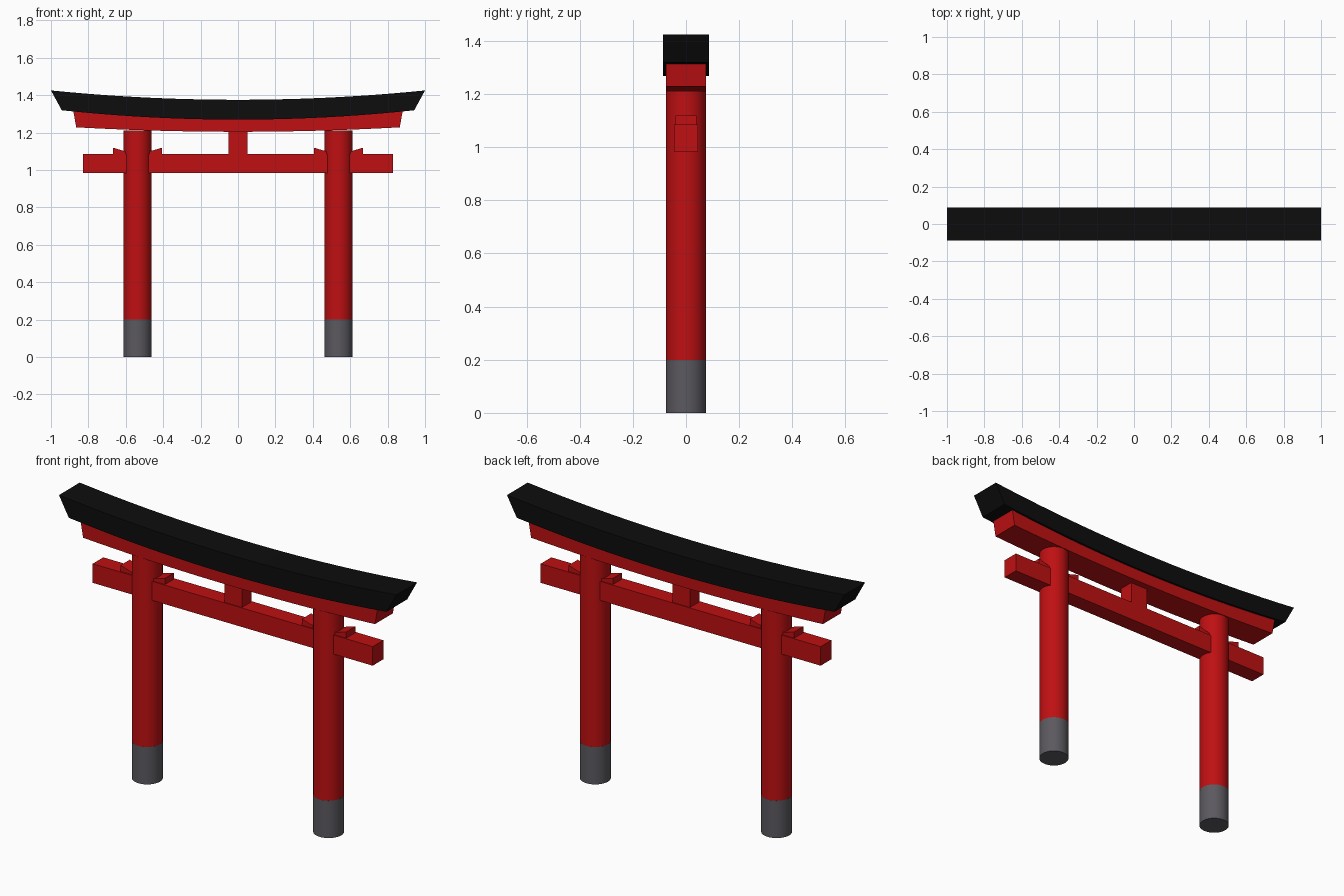
import bpy, bmesh

if "Cube" in bpy.data.objects:
    bpy.data.objects.remove(bpy.data.objects["Cube"])

def mat(name, c):
    m = bpy.data.materials.new(name)
    m.diffuse_color = (*c, 1)
    m.use_nodes = True
    m.node_tree.nodes["Principled BSDF"].inputs["Base Color"].default_value = m.diffuse_color
    return m

RED = mat("red paint", (0.52, 0.005, 0.006))
BLACK = mat("black roof", (0.004, 0.004, 0.004))
GRAY = mat("gray base", (0.105, 0.1, 0.115))

def prism(name, outline, half_depth, m):
    """Extrude an x-z outline symmetrically along y."""
    bm = bmesh.new()
    face = bm.faces.new([bm.verts.new((x, -half_depth, z)) for x, z in outline])
    ext = bmesh.ops.extrude_face_region(bm, geom=[face])
    vs = [g for g in ext["geom"] if isinstance(g, bmesh.types.BMVert)]
    bmesh.ops.translate(bm, vec=(0, 2 * half_depth, 0), verts=vs)
    bmesh.ops.recalc_face_normals(bm, faces=bm.faces)
    me = bpy.data.meshes.new(name)
    bm.to_mesh(me)
    bm.free()
    me.materials.append(m)
    ob = bpy.data.objects.new(name, me)
    bpy.context.collection.objects.link(ob)
    return ob

def box(name, x, z0, z1, half_depth, m):
    return prism(name, [(-x, z0), (x, z0), (x, z1), (-x, z1)], half_depth, m)

def curved_beam(name, bottom, top, half_depth, m, n=20):
    """bottom / top = (half length, centre z, rise at the ends)."""
    def arc(half, z, rise):
        ts = [-1 + 2 * i / n for i in range(n + 1)]
        return [(half * t, z + rise * t * t) for t in ts]
    return prism(name, arc(*bottom) + arc(*top)[::-1], half_depth, m)

def cylinder(name, x, z0, z1, r, m):
    bpy.ops.mesh.primitive_cylinder_add(vertices=32, radius=r, depth=z1 - z0,
                                        location=(x, 0, (z0 + z1) / 2))
    ob = bpy.context.object
    ob.name = name
    ob.data.materials.append(m)
    bpy.ops.object.shade_smooth_by_angle()

# Upswept roof beam and the red lintel beneath it
curved_beam("roof_beam", (0.942, 1.269, 0.05), (1.0, 1.375, 0.05), 0.0875, BLACK)
curved_beam("upper_lintel", (0.865, 1.204, 0.024), (0.88, 1.27, 0.043), 0.076, RED)

# Straight tie beam and central strut
box("tie_beam", 0.83, 0.984, 1.086, 0.045, RED)
box("centre_strut", 0.052, 1.08, 1.215, 0.04, RED)

# Pillars, painted feet, and wedges on both sides of each pillar
PX = 0.5375
for side, s in (("left", -1), ("right", 1)):
    cylinder(f"{side}_pillar", s * PX, 0.2, 1.212, 0.075, RED)
    cylinder(f"{side}_pillar_foot", s * PX, 0, 0.2, 0.0755, GRAY)
    for where, d in (("inner", -1), ("outer", 1)):
        pts = [(0.04, 1.08), (0.1315, 1.08), (0.1315, 1.119), (0.04, 1.092)]
        prism(f"{side}_{where}_wedge", [(s * (PX + d * a), z) for a, z in pts], 0.039, RED)
